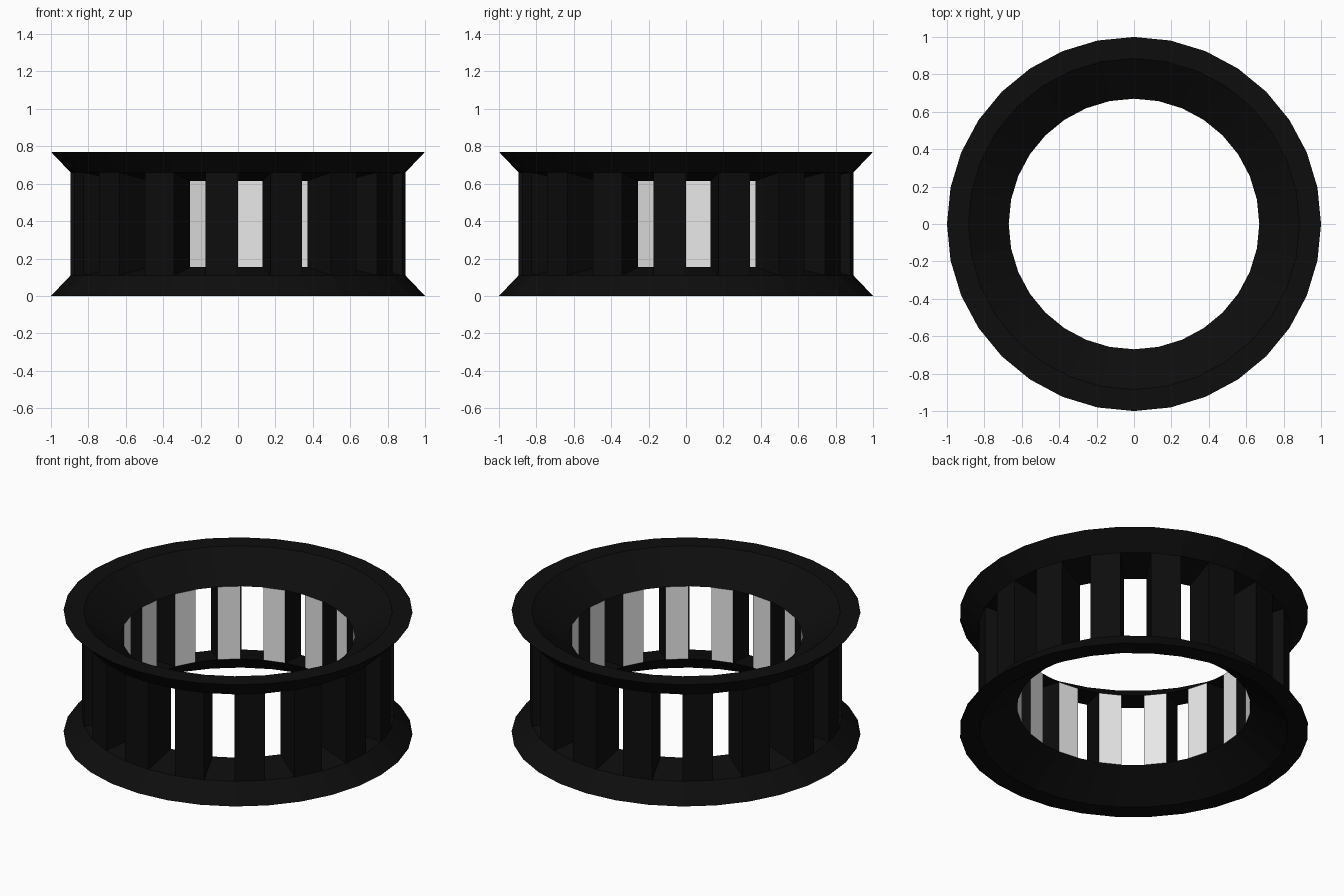
import bpy, bmesh
from math import cos, sin, tau

if "Cube" in bpy.data.objects:
    bpy.data.objects.remove(bpy.data.objects["Cube"], do_unlink=True)

SIDES = 32
HEIGHT = 0.77
R_IN, R_BAR, R_RIM = 0.67, 0.895, 1.0
Z_IN, Z_BAR = 0.615, 0.66      # where bars meet the upper flange, inside and outside


def material(name, rgb):
    mat = bpy.data.materials.new(name)
    mat.use_nodes = True
    color = (*rgb, 1.0)
    mat.diffuse_color = color
    mat.node_tree.nodes["Principled BSDF"].inputs["Base Color"].default_value = color
    return mat


black = material("black", (0.004, 0.004, 0.004))
pale = material("pale grey", (0.8, 0.8, 0.8))


def point(r, z, step):
    a = tau * step / SIDES
    return (r * cos(a), r * sin(a), z)


def finish(bm, name, mats):
    bmesh.ops.recalc_face_normals(bm, faces=bm.faces)
    mesh = bpy.data.meshes.new(name)
    bm.to_mesh(mesh)
    bm.free()
    for mat in mats:
        mesh.materials.append(mat)
    obj = bpy.data.objects.new(name, mesh)
    bpy.context.collection.objects.link(obj)


def flange(name, profile):
    """Revolve a closed profile into a faceted ring."""
    bm = bmesh.new()
    rings = [[bm.verts.new(point(r, z, s)) for r, z in profile] for s in range(SIDES)]
    n = len(profile)
    for s in range(SIDES):
        a, b = rings[s], rings[(s + 1) % SIDES]
        for i in range(n):
            j = (i + 1) % n
            bm.faces.new((a[i], a[j], b[j], b[i]))
    finish(bm, name, [black])


# Flared flanges: flat rim, funnel inside, chamfer outside
upper = [(R_IN, Z_IN), (0.885, HEIGHT), (R_RIM, HEIGHT), (R_BAR, Z_BAR)]
flange("upper_flange", upper)
flange("lower_flange", [(r, HEIGHT - z) for r, z in upper])


# Bars on every other segment, with a pale inward face
section = [(R_IN, HEIGHT - Z_IN), (R_BAR, HEIGHT - Z_BAR), (R_BAR, Z_BAR), (R_IN, Z_IN)]
bm = bmesh.new()
for s in range(1, SIDES, 2):
    a = [bm.verts.new(point(r, z, s)) for r, z in section]
    b = [bm.verts.new(point(r, z, s + 1)) for r, z in section]
    bm.faces.new(a)
    bm.faces.new(b)
    for i in range(4):
        j = (i + 1) % 4
        face = bm.faces.new((a[i], a[j], b[j], b[i]))
        face.material_index = 1 if i == 3 else 0
finish(bm, "cage_bars", [black, pale])
